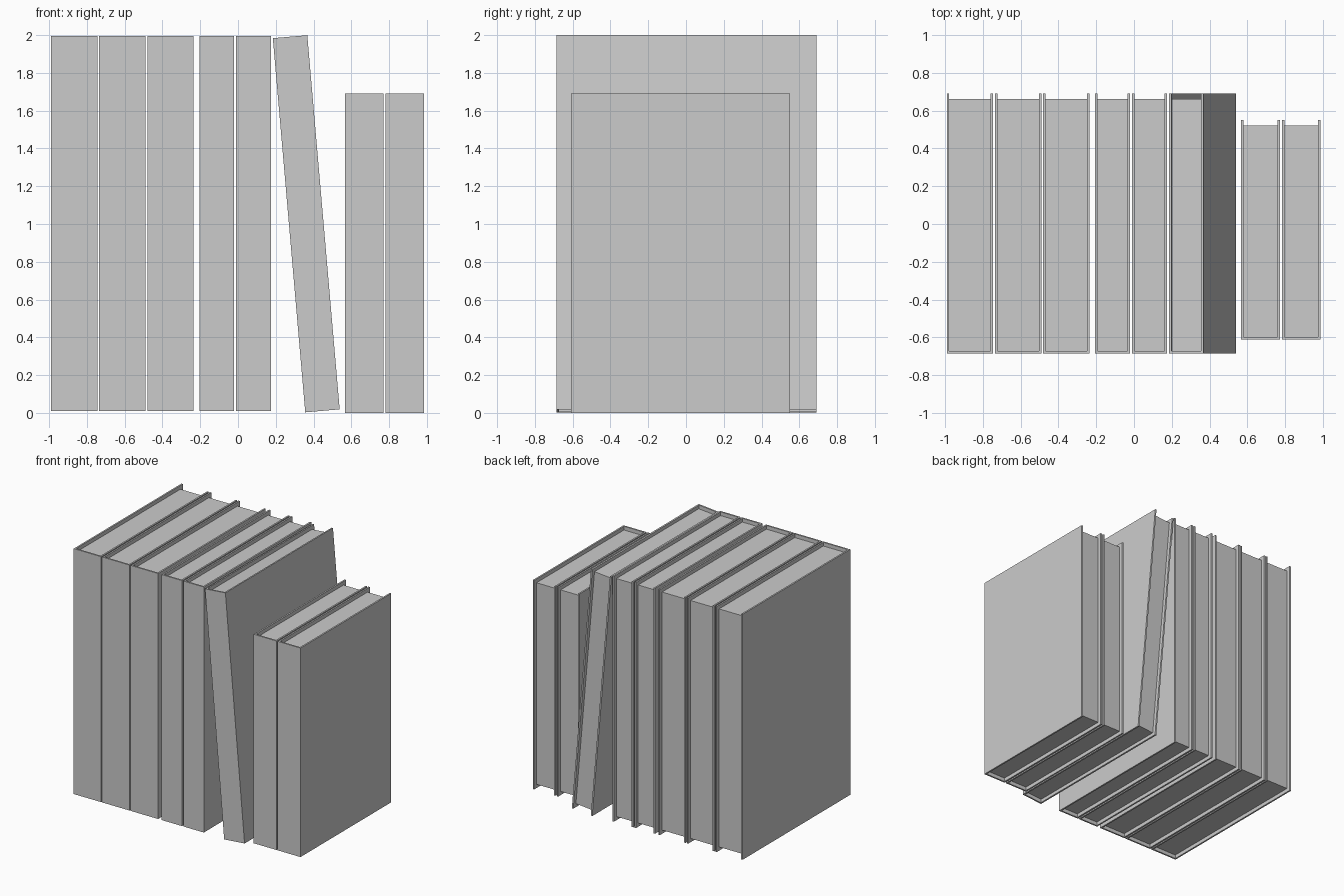
import bpy
import bmesh
from math import radians
from mathutils import Matrix, Vector

cube = bpy.data.objects.get("Cube")
if cube:
    bpy.data.objects.remove(cube, do_unlink=True)

grey = bpy.data.materials.new("plain grey")
grey.use_nodes = True
colour = (0.6, 0.6, 0.6, 1)
grey.diffuse_color = colour
grey.node_tree.nodes["Principled BSDF"].inputs["Base Color"].default_value = colour

BOARD = 0.013    # cover thickness
OVERHANG = 0.03  # how far the covers reach past the pages


def make_object(name, bm, matrix):
    bmesh.ops.recalc_face_normals(bm, faces=bm.faces)
    bm.transform(matrix)
    mesh = bpy.data.meshes.new(name)
    bm.to_mesh(mesh)
    bm.free()
    mesh.materials.append(grey)
    obj = bpy.data.objects.new(name, mesh)
    bpy.context.collection.objects.link(obj)


def extruded(outline, z0, z1):
    bm = bmesh.new()
    face = bm.faces.new([bm.verts.new((x, y, z0)) for x, y in outline])
    side = bmesh.ops.extrude_face_region(bm, geom=[face])["geom"]
    verts = [v for v in side if isinstance(v, bmesh.types.BMVert)]
    bmesh.ops.translate(bm, verts=verts, vec=(0, 0, z1 - z0))
    return bm


def book(name, left, bottom, width, front, back, height, lean=0):
    matrix = Matrix.Translation(Vector((left, 0, bottom))) @ Matrix.Rotation(lean, 4, "Y")
    inner, spine, pages_back = width - BOARD, front + BOARD, back - OVERHANG
    # Cover: a U-shaped section open at the back
    cover = [(0, front), (width, front), (width, back), (inner, back),
             (inner, spine), (BOARD, spine), (BOARD, back), (0, back)]
    make_object(name + "_cover", extruded(cover, 0, height), matrix)
    # Page block, recessed at top, bottom and back
    pages = [(BOARD, spine), (inner, spine), (inner, pages_back), (BOARD, pages_back)]
    make_object(name + "_pages", extruded(pages, OVERHANG, height - OVERHANG), matrix)


# Upright tall books: three thick, two thin
for i, x in enumerate((-0.99, -0.735, -0.48)):
    book(f"thick_book_{i + 1}", x, 0.01, 0.245, -0.685, 0.69, 1.985)
for i, x in enumerate((-0.205, -0.01)):
    book(f"thin_book_{i + 1}", x, 0.01, 0.184, -0.685, 0.69, 1.985)

# Leaning book
book("leaning_book", 0.356, 0.003, 0.183, -0.685, 0.69, 1.988, radians(-4.95))

# Short books
for i, x in enumerate((0.567, 0.782)):
    book(f"short_book_{i + 1}", x, 0.0, 0.204, -0.61, 0.55, 1.69)
